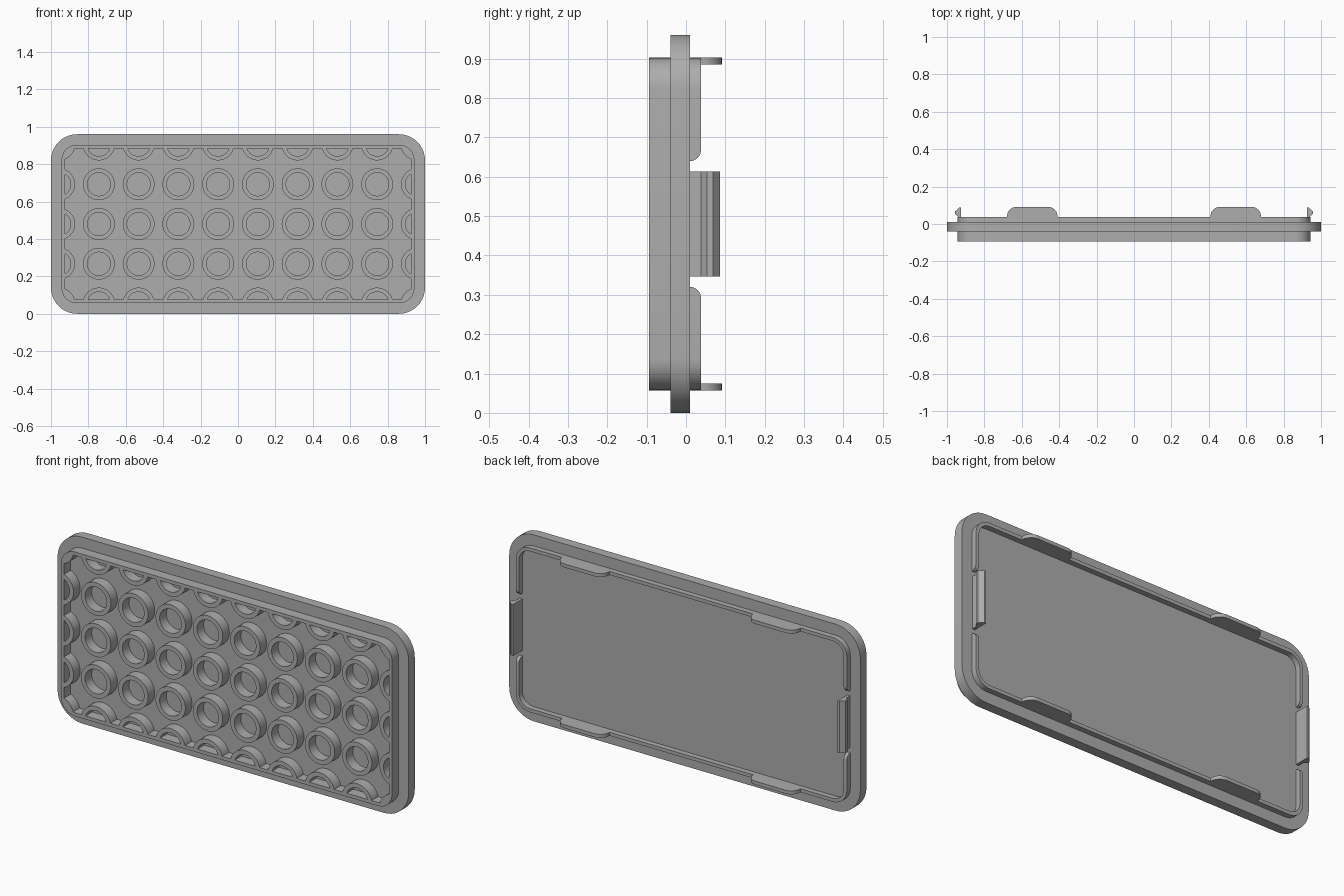
import bpy, bmesh
from math import sin, cos, pi

if "Cube" in bpy.data.objects:
    bpy.data.objects.remove(bpy.data.objects["Cube"])

grey = bpy.data.materials.new("plain_grey")
grey.use_nodes = True
grey.diffuse_color = (0.42, 0.42, 0.42, 1)
grey.node_tree.nodes["Principled BSDF"].inputs["Base Color"].default_value = (0.42, 0.42, 0.42, 1)

MID = 0.48          # height of the panel centre
BACK, FACE, FRONT = 0.01, -0.04, -0.094
WALL = 0.018


def arc(cx, cy, r, a0, a1, n=10):
    return [(cx + r * cos(a0 + (a1 - a0) * i / n), cy + r * sin(a0 + (a1 - a0) * i / n))
            for i in range(n + 1)]


def rounded(hx, hz, r):
    """Rounded rectangle around the panel centre, as (x, z)."""
    pts = []
    for k, (sx, sz) in enumerate([(1, 1), (-1, 1), (-1, -1), (1, -1)]):
        pts += arc(sx * (hx - r), MID + sz * (hz - r), r, k * pi / 2, (k + 1) * pi / 2)
    return pts


AXES = {"x": lambda p, d: (d, p[0], p[1]),    # profile in (y, z)
        "y": lambda p, d: (p[0], d, p[1]),    # profile in (x, z)
        "z": lambda p, d: (p[0], p[1], d)}    # profile in (x, y)


def add_prism(bm, axis, outer, d0, d1, inner=None):
    """Extrude a profile along an axis; an inner loop makes it a hollow ring."""
    put, n = AXES[axis], len(outer)

    def loop(pts, d):
        return [bm.verts.new(put(p, d)) for p in pts]

    def bridge(a, b):
        return [bm.faces.new((a[i], a[(i + 1) % n], b[(i + 1) % n], b[i])) for i in range(n)]

    o0, o1 = loop(outer, d0), loop(outer, d1)
    faces = bridge(o0, o1)
    if inner:
        i0, i1 = loop(inner, d0), loop(inner, d1)
        faces += bridge(i1, i0) + bridge(i0, o0) + bridge(o1, i1)
    else:
        faces += [bm.faces.new(o0[::-1]), bm.faces.new(o1)]
    bmesh.ops.recalc_face_normals(bm, faces=faces)


def finish(name, bm):
    mesh = bpy.data.meshes.new(name)
    bm.to_mesh(mesh)
    bm.free()
    mesh.materials.append(grey)
    obj = bpy.data.objects.new(name, mesh)
    bpy.context.collection.objects.link(obj)
    return obj


def prism(name, *args, **kw):
    bm = bmesh.new()
    add_prism(bm, *args, **kw)
    return finish(name, bm)


def cut(obj, cutter, operation):
    """Apply a boolean and drop the cutter."""
    mod = obj.modifiers.new("cut", "BOOLEAN")
    mod.object, mod.operation, mod.solver = cutter, operation, "EXACT"
    deps = bpy.context.evaluated_depsgraph_get()
    mesh = bpy.data.meshes.new_from_object(obj.evaluated_get(deps))
    obj.modifiers.clear()
    obj.data = mesh
    bpy.data.objects.remove(cutter)


rim_out = rounded(0.943, 0.423, 0.08)
rim_in = rounded(0.943 - WALL, 0.423 - WALL, 0.08 - WALL)

# Flat panel and the raised wall on its front
parts = [prism("panel", "y", rounded(1, 0.48, 0.14), FACE, BACK),
         prism("front_wall", "y", rim_out, FRONT, FACE, inner=rim_in)]

# Grid of tubes, trimmed where they meet the wall
STEP = 0.2125
bm = bmesh.new()
for col in range(10):
    for row in range(5):
        cx, cz = (col - 4.5) * STEP, MID + (row - 2) * STEP
        ring = [arc(cx, cz, r, 0, 2 * pi, 40)[:-1] for r in (0.085, 0.062)]
        add_prism(bm, "y", ring[0], FRONT, FACE, inner=ring[1])
tubes = finish("front_tubes", bm)
cut(tubes, prism("tube_trim", "y", rim_in, -0.2, 0.1), "INTERSECT")
parts.append(tubes)

# Thin lip on the back, with a round-cornered gap at each side
lip = prism("back_lip", "y", rim_out, BACK, 0.038, inner=rim_in)
R = 0.028
lower = [(BACK + R * sin(a), MID - 0.16 - R + R * cos(a)) for a in [i * pi / 16 for i in range(9)]]
lower = [(0, MID - 0.16)] + lower + [(0.06, MID - 0.16 - R)]
gap = lower + [(y, 2 * MID - z) for y, z in reversed(lower)]
cut(lip, prism("gap_cutter", "x", gap, -1.1, 1.1), "DIFFERENCE")
parts.append(lip)

# Tabs on the top and bottom of the lip
for sx, side in ((1, "left"), (-1, "right")):
    cx = sx * 0.544
    tab = ([(cx + 0.135, 0.038)] + arc(cx + 0.085, 0.041, 0.05, 0, pi / 2)
           + arc(cx - 0.085, 0.041, 0.05, pi / 2, pi) + [(cx - 0.135, 0.038)])
    for z0, level in ((MID + 0.423 - WALL, "top"), (MID - 0.423, "bottom")):
        parts.append(prism(f"{level}_{side}_tab", "z", tab, z0, z0 + WALL))

    # Hooked clip in the side gap
    hook = [(0.925, BACK), (0.941, BACK), (0.941, 0.038), (0.956, 0.053),
            (0.956, 0.068), (0.935, 0.087), (0.925, 0.087)]
    parts.append(prism(f"{side}_clip", "z", [(sx * x, y) for x, y in hook],
                       MID - 0.133, MID + 0.133))

# Smooth the round sides, keep the edges sharp
bpy.ops.object.select_all(action="DESELECT")
for obj in parts:
    obj.select_set(True)
bpy.context.view_layer.objects.active = parts[0]
bpy.ops.object.shade_smooth_by_angle(angle=pi / 6)
